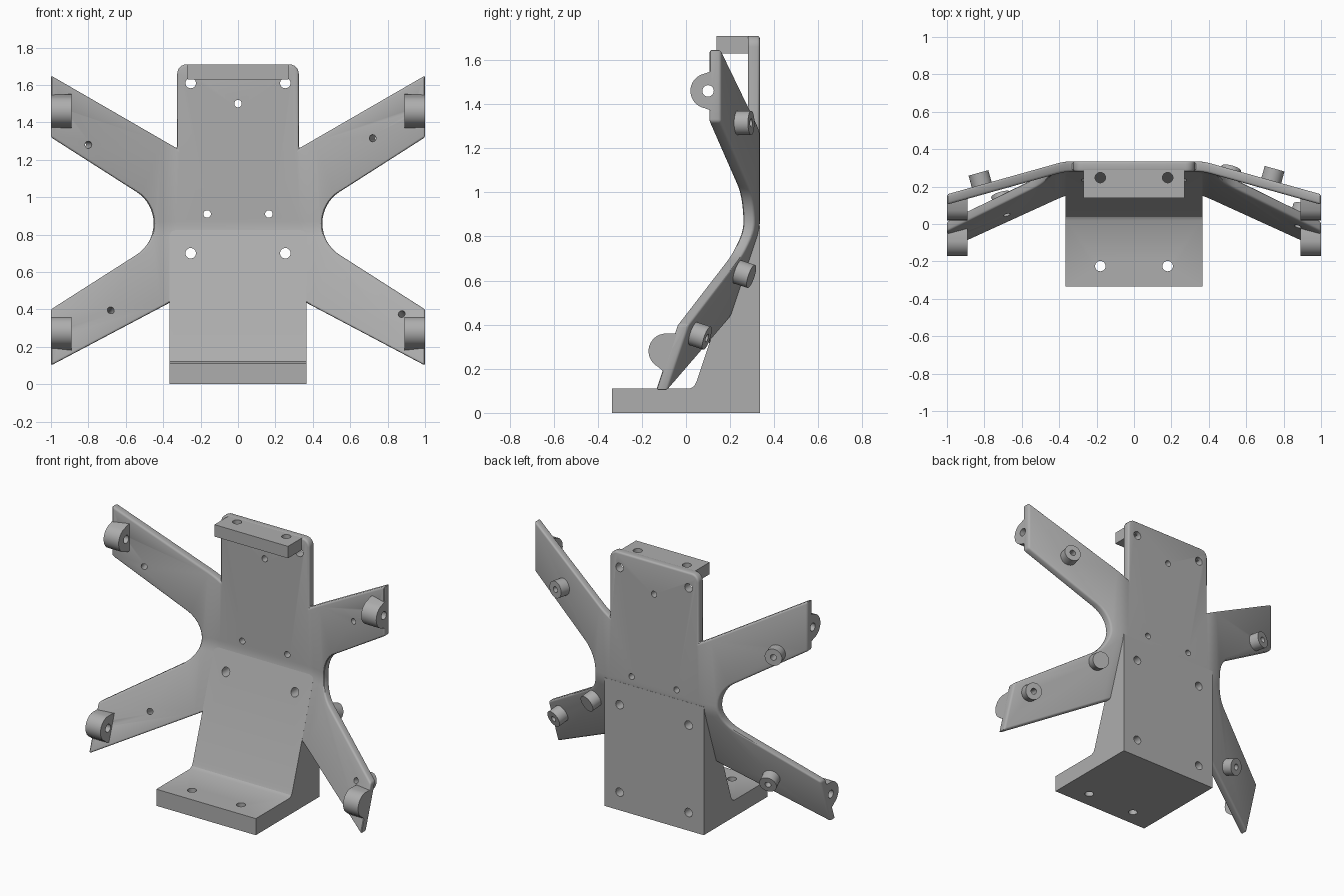
import bpy, bmesh
from math import sin, cos, radians
from mathutils import Vector

cube = bpy.data.objects.get("Cube")
if cube:
    bpy.data.objects.remove(cube, do_unlink=True)

grey = bpy.data.materials.new("plain_grey")
grey.use_nodes = True
tone = (0.42, 0.42, 0.42, 1)
grey.diffuse_color = tone
grey.node_tree.nodes["Principled BSDF"].inputs["Base Color"].default_value = tone

SLOPE_X, SLOPE_Z = 0.28, 1 / 3      # sweep of the arms, lean of the lower half
FOLD_X, FOLD_Z = 0.37, 0.83         # where the plate folds
FRONT, THICK = 0.28, 0.055


def activate(ob):
    bpy.ops.object.select_all(action='DESELECT')
    ob.select_set(True)
    bpy.context.view_layer.objects.active = ob


def make(name, bm):
    bmesh.ops.recalc_face_normals(bm, faces=bm.faces)
    me = bpy.data.meshes.new(name)
    bm.to_mesh(me)
    bm.free()
    me.materials.append(grey)
    ob = bpy.data.objects.new(name, me)
    bpy.context.collection.objects.link(ob)
    return ob


def prism(name, pts, axis, lo, hi):
    """Extrude a 2D outline along the x, y or z axis."""
    def place(p, t):
        c = list(p)
        c.insert("xyz".index(axis), t)
        return c
    bm = bmesh.new()
    a = [bm.verts.new(place(p, lo)) for p in pts]
    b = [bm.verts.new(place(p, hi)) for p in pts]
    bm.faces.new(a)
    bm.faces.new(b[::-1])
    for i in range(len(pts)):
        j = (i + 1) % len(pts)
        bm.faces.new((a[i], b[i], b[j], a[j]))
    return make(name, bm)


def rod(name, p, q, r, sides=32):
    p, q = Vector(p), Vector(q)
    bm = bmesh.new()
    bmesh.ops.create_cone(bm, cap_ends=True, segments=sides,
                          radius1=r, radius2=r, depth=(q - p).length)
    turn = Vector((0, 0, 1)).rotation_difference(q - p).to_matrix()
    for v in bm.verts:
        v.co = turn @ v.co + (p + q) / 2
    return make(name, bm)


def apply_mod(ob, kind, **settings):
    m = ob.modifiers.new(kind.lower(), kind)
    for k, v in settings.items():
        setattr(m, k, v)
    activate(ob)
    bpy.ops.object.modifier_apply(modifier=m.name)


def cut(ob, cutters):
    for c in cutters:
        apply_mod(ob, 'BOOLEAN', operation='DIFFERENCE', solver='EXACT', object=c)


def ramp(t, w=0.04):
    """Zero, then a straight ramp, with a soft start."""
    return 0 if t < -w else t if t > w else (t + w) ** 2 / (4 * w)


def front_y(x, z):
    return FRONT - SLOPE_Z * ramp(FOLD_Z - z) - SLOPE_X * ramp(abs(x) - FOLD_X)


def arc(cx, cz, r, a0, a1, n):
    angles = [radians(a0 + (a1 - a0) * i / n) for i in range(n + 1)]
    return [(cx + r * cos(a), cz + r * sin(a)) for a in angles]


# Folded X-shaped plate: flat outline, rounded rim, then bent
half = [(0.30, 0.47), (1, 0.10), (1, 0.40)]
half += arc(0.651, 0.86, 0.2, 237.4, 122.6, 16)
half += [(1, 1.32), (1, 1.65), (0.325, 1.26)]
half += arc(0.275, 1.66, 0.05, 0, 90, 6)
plate = prism("folded_plate", half + [(-x, z) for x, z in reversed(half)],
              'y', 0, THICK)
apply_mod(plate, 'BEVEL', width=0.012, segments=3, limit_method='ANGLE',
          angle_limit=radians(50))
bm = bmesh.new()
bm.from_mesh(plate.data)
for step in range(-2, 3):
    d = step * 0.02
    for co, no in (((FOLD_X + d, 0, 0), (1, 0, 0)), ((-FOLD_X - d, 0, 0), (1, 0, 0)),
                   ((0, 0, FOLD_Z + d), (0, 0, 1))):
        bmesh.ops.bisect_plane(bm, geom=bm.verts[:] + bm.edges[:] + bm.faces[:],
                               plane_co=co, plane_no=no)
for v in bm.verts:
    v.co.y += front_y(v.co.x, v.co.z)
bm.to_mesh(plate.data)
bm.free()

# Wedge-shaped stand with its foot
stand = prism("wedge_stand", [(-0.335, 0), (0.335, 0), (0.335, 0.85), (0.284, 0.85),
                              (0.048, 0.142), (0.038, 0.122), (0.018, 0.11),
                              (-0.335, 0.11)],
              'x', -0.365, 0.365)

# Tab along the top
tab = prism("top_tab", [(-0.27, 0.138), (0.27, 0.138), (0.27, 0.31), (-0.27, 0.31)],
            'z', 1.63, 1.709)

parts = [plate, stand, tab]
cutters = []


def cutter(p, q, r):
    c = rod("hole_cutter", p, q, r, 24)
    c.hide_render = True
    cutters.append(c)
    return c


# Screw bosses on the back of the arms, each with a hole square to the arm
boss_holes = []
for x, z in ((0.72, 1.315), (-0.80, 1.28), (-0.68, 0.395), (0.49, 0.655), (0.875, 0.375)):
    side = 1 if x > 0 else -1
    n = Vector((SLOPE_X * side, 1, 0 if z > FOLD_Z else -SLOPE_Z)).normalized()
    p = Vector((x, front_y(x, z), z))
    boss = rod("screw_boss", p + n * 0.03, p + n * 0.118, 0.055)
    hole = cutter(p - n * 0.1, p + n * 0.2, 0.019)
    cut(boss, [hole])
    boss_holes.append(hole)
    parts.append(boss)

# Hinge lugs at the arm tips
lug_holes = []
for side in (-1, 1):
    for name, cy, cz, lean in (("upper_lug", 0.10, 1.46, 0), ("lower_lug", -0.09, 0.28, SLOPE_Z)):
        out = Vector((-1, lean)).normalized()
        up = Vector((-out.y, out.x)) * -1
        shape = [(-0.045, -0.092), (-0.01, -0.088)] + arc(0, 0, 0.08, -80, 80, 16)
        shape += [(-0.01, 0.088), (-0.045, 0.092)]
        pts = [Vector((cy, cz)) + out * u + up * v for u, v in shape]
        lug = prism(name, pts, 'x', side * 0.89, side)
        hole = cutter((side * 0.8, cy, cz), (side * 1.1, cy, cz), 0.026)
        cut(lug, [hole])
        lug_holes.append(hole)
        parts.append(lug)

# Holes through the plate, stand and tab
small = [cutter((x, 0, z), (x, 0.5, z), 0.02)
         for x, z in ((0, 1.5), (-0.165, 0.91), (0.165, 0.91))]
top, middle, blind, foot, tab_holes = [], [], [], [], []
for s in (-1, 1):
    top.append(cutter((s * 0.253, 0, 1.61), (s * 0.253, 0.5, 1.61), 0.028))
    middle.append(cutter((s * 0.253, 0, 0.70), (s * 0.253, 0.5, 0.70), 0.028))
    blind.append(cutter((s * 0.253, 0.24, 0.12), (s * 0.253, 0.5, 0.12), 0.028))
    foot.append(cutter((s * 0.18, -0.225, -0.1), (s * 0.18, -0.225, 0.3), 0.028))
    tab_holes.append(cutter((s * 0.18, 0.248, 1.5), (s * 0.18, 0.248, 1.8), 0.028))
cut(plate, small + top + middle + boss_holes + lug_holes)
cut(stand, middle + blind + foot)
cut(tab, tab_holes)

for c in cutters:
    bpy.data.objects.remove(c, do_unlink=True)
for ob in parts:
    activate(ob)
    bpy.ops.object.shade_smooth_by_angle(angle=radians(32))
